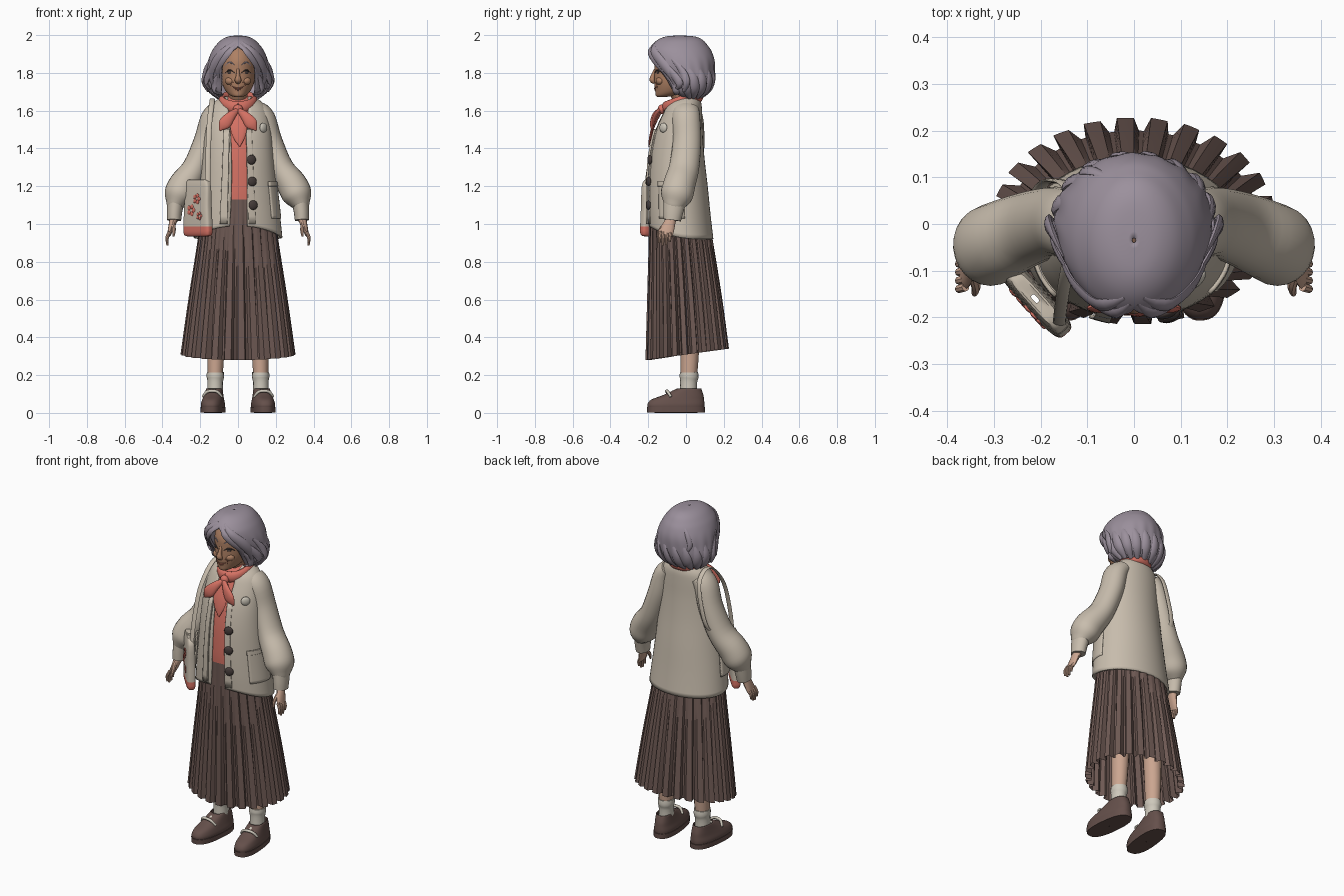
import bpy, bmesh, math
from math import sin, cos, asin, pi, radians
from mathutils import Vector

cube = bpy.data.objects.get("Cube")
if cube:
    bpy.data.objects.remove(cube, do_unlink=True)
parts = []


def colour(name, r, g, b):
    m = bpy.data.materials.new(name)
    m.use_nodes = True
    m.diffuse_color = (r, g, b, 1)
    m.node_tree.nodes["Principled BSDF"].inputs["Base Color"].default_value = (r, g, b, 1)
    return m


hair_m = colour("lilac grey hair", .33, .28, .335)
wool = colour("cream wool", .58, .51, .42)
coral = colour("coral cloth", .66, .165, .125)
brown = colour("brown pleat cloth", .155, .1, .087)
leather = colour("brown leather", .13, .08, .07)
face_m = colour("warm face skin", .42, .215, .125)
skin = colour("light skin", .6, .38, .28)
sock_m = colour("sock white", .62, .58, .5)
dark = colour("dark brown", .06, .045, .042)
lip_m = colour("lip red", .33, .12, .08)


def add(name, bm, *mats):
    me = bpy.data.meshes.new(name)
    bm.to_mesh(me)
    bm.free()
    ob = bpy.data.objects.new(name, me)
    bpy.context.collection.objects.link(ob)
    for m in mats:
        me.materials.append(m)
    parts.append(ob)
    return ob


def thicken(ob, t):
    ob.modifiers.new("thickness", "SOLIDIFY").thickness = t


def smooth(rows, k=4):
    """Catmull-Rom interpolation of rows of numbers."""
    out = []
    for i in range(len(rows) - 1):
        p0, p1, p2, p3 = rows[max(i - 1, 0)], rows[i], rows[i + 1], rows[min(i + 2, len(rows) - 1)]
        for s in range(k):
            t = s / k
            out.append([b + .5 * t * (c - a + t * (2 * a - 5 * b + 4 * c - d + t * (3 * (b - c) + d - a)))
                        for a, b, c, d in zip(p0, p1, p2, p3)])
    return out + [list(rows[-1])]


def grid(bm, rows):
    vs = [[bm.verts.new(p) for p in r] for r in rows]
    for lo, hi in zip(vs, vs[1:]):
        for i in range(len(lo) - 1):
            bm.faces.new((lo[i], lo[i + 1], hi[i + 1], hi[i]))
    return vs


def shell(name, rings, mat, n=48, k=4, fold=None, thick=0, p=1):
    """Stack of ovals (z, half width, front y, back y, right gap, left gap)."""
    rows = []
    for z, rx, yf, yb, gl, gr in smooth(rings, k):
        a0 = asin(min(max(gr / rx, 0), 1))
        a1 = 2 * pi - asin(min(max(gl / rx, 0), 1))
        row = []
        for i in range(n + 1):
            a = a0 + (a1 - a0) * i / n
            f, dz = fold(a, z) if fold else (1, 0)
            x = math.copysign(abs(sin(a)) ** p, sin(a)) * rx * f
            y = (yf + yb) / 2 - math.copysign(abs(cos(a)) ** p, cos(a)) * (yb - yf) / 2 * f
            row.append((x, y, z + dz))
        rows.append(row)
    bm = bmesh.new()
    grid(bm, rows)
    bmesh.ops.remove_doubles(bm, verts=bm.verts, dist=.0002)
    ob = add(name, bm, mat)
    if thick:
        thicken(ob, thick)
    return ob


def on(rings, a, z, off=0):
    """Point on a shell at angle a (0 is the front) and height z."""
    for lo, hi in zip(rings, rings[1:]):
        if z <= hi[0]:
            break
    t = (z - lo[0]) / (hi[0] - lo[0])
    rx, yf, yb = (lo[i] + (hi[i] - lo[i]) * t for i in (1, 2, 3))
    return Vector(((rx + off) * sin(a), (yf + yb) / 2 - ((yb - yf) / 2 + off) * cos(a), z))


def sweep(name, pts, mat, ref=(0, 1, 0), sides=12, k=4):
    """Tube along points (x, y, z, radius across, radius along ref)."""
    rows, ref = smooth(pts, k), Vector(ref)
    ps = [Vector(r[:3]) for r in rows]
    bm, rings = bmesh.new(), []
    for i, r in enumerate(rows):
        t = (ps[min(i + 1, len(ps) - 1)] - ps[max(i - 1, 0)]).normalized()
        u = t.cross(ref).normalized()
        v = u.cross(t)
        ra, rb = max(r[3], .0006), max(r[4], .0006)
        rings.append([ps[i] + u * ra * cos(2 * pi * j / sides) + v * rb * sin(2 * pi * j / sides)
                      for j in range(sides + 1)])
    vs = grid(bm, rings)
    for end in (vs[0], vs[-1]):
        bm.faces.new(end[:-1])
    bmesh.ops.remove_doubles(bm, verts=bm.verts, dist=.00005)
    bmesh.ops.recalc_face_normals(bm, faces=bm.faces)
    return add(name, bm, mat)


def ball(name, loc, size, mat, yaw=0):
    bm = bmesh.new()
    bmesh.ops.create_uvsphere(bm, u_segments=20, v_segments=12, radius=1)
    bmesh.ops.scale(bm, vec=size, verts=bm.verts)
    ob = add(name, bm, mat)
    ob.location, ob.rotation_euler = loc, (0, 0, yaw)
    return ob


def patch(name, rings, a0, a1, z0, z1, off, mat):
    bm = bmesh.new()
    grid(bm, [[on(rings, radians(a0 + (a1 - a0) * i / 10), z0 + (z1 - z0) * j / 12, off)
               for i in range(11)] for j in range(13)])
    thicken(add(name, bm, mat), .009)


def line(name, rings, pts, r, mat):
    """Thin drawn line on a shell through (angle in degrees, z)."""
    sweep(name, [(*on(rings, radians(a), z, .001), r * w, r * w)
                 for (a, z), w in zip(pts, (.4, 1, .4))], mat, ref=(0, 0.3, 1), sides=6)


# Skirt with pleats that deepen toward the hem
def pleat(a, z):
    u, d = (a * 26 / (2 * pi) + .02) % 1, (1.13 - z) / .82
    return (1 + .02 * (u - .3) if u < .62 else 1 - .015 - .11 * d, -.03 * cos(a) * d)


shell("pleated_skirt", [(.31, .303, -.215, .228, 0, 0), (.6, .262, -.207, .19, 0, 0),
                        (.92, .212, -.198, .14, 0, 0), (1.13, .185, -.195, .105, 0, 0)],
      brown, n=26 * 6, fold=pleat)

# Cardigan, open down the front
BODY = [(.92, .235, -.2, .145, .045, .05), (1.05, .222, -.205, .13, .04, .05),
        (1.2, .205, -.205, .115, .035, .05), (1.35, .19, -.195, .098, .035, .05),
        (1.48, .178, -.17, .088, .04, .05), (1.58, .162, -.13, .085, .05, .055),
        (1.635, .138, -.1, .082, .055, .055), (1.675, .085, -.055, .07, .055, .055)]
shell("cardigan", BODY, wool, thick=.012,
      fold=lambda a, z: (1, max(0, 1.1 - z) / .18 * .07 * ((1 + cos(a)) / 2) ** 3))
shell("blouse", [(max(z, 1.13 if z < 1.1 else z), rx - .015, yf + .009, yb - .015, 0, 0)
                 for z, rx, yf, yb, *_ in BODY[1:]], coral)
for s, side in ((1, "left"), (-1, "right")):
    patch(side + "_front_band", BODY, s * 14, s * 24, 1.0, 1.5, .004, wool)
    patch(side + "_pocket", BODY, s * 52, s * 100, 1.03, 1.21, .005, wool)
    patch(side + "_pocket_rim", BODY, s * 51, s * 101, 1.2, 1.225, .009, wool)
for i, z in enumerate((1.34, 1.225, 1.1)):
    ball(f"button_{i + 1}", on(BODY, .37, z, .006), (.025, .011, .025), dark, .35)
ball("brooch", on(BODY, .85, 1.51, .006), (.026, .012, .026), sock_m, .8)

# Arms, hands, legs and shoes, one pass per side
for s, side in ((1, "left"), (-1, "right")):
    def limb(name, pts, mat, **kw):
        return sweep(side + "_" + name, [(p[0] * s, *p[1:]) for p in pts], mat, **kw)

    limb("sleeve", [(.1, 0, 1.605, .05, .07), (.135, 0, 1.56, .062, .075), (.17, .005, 1.44, .064, .075),
                    (.225, -.01, 1.3, .068, .08), (.285, -.035, 1.21, .08, .085), (.315, -.05, 1.15, .078, .085),
                    (.332, -.062, 1.105, .05, .06), (.337, -.066, 1.085, .038, .045)], wool, sides=24)
    limb("cuff", [(.331, -.061, 1.11, .044, .058), (.336, -.068, 1.06, .04, .052),
                  (.338, -.073, 1.02, .037, .046)], wool, sides=20)
    limb("palm", [(.335, -.07, 1.05, .022, .024), (.345, -.085, 1.01, .02, .03),
                  (.358, -.1, .965, .014, .036), (.366, -.107, .94, .009, .034)], skin)
    for i in range(4):
        y, tip = -.135 + .018 * i, (.9, .887, .89, .905)[i]
        limb(f"finger_{i + 1}", [(.361, y, .96, .009, .0095), (.375, y - .004, .93, .009, .009),
                                 (.373, y - .006, tip, .006, .006)], skin, sides=8)
    limb("thumb", [(.345, -.105, 1.005, .011, .012), (.339, -.135, .97, .01, .01),
                   (.342, -.15, .935, .006, .006)], skin, sides=8)
    limb("leg", [(.11, .02, .65, .055, .055), (.117, .02, .35, .046, .05), (.122, .012, .12, .036, .04)], skin)
    limb("sock", [(.122, .012, .08, .042, .046), (.121, .014, .16, .041, .045), (.12, .016, .19, .046, .05),
                  (.12, .016, .215, .045, .048)], sock_m, sides=16)
    shoe = shell(side + "_shoe", [(.025, .06, -.203, .096, 0, 0), (.045, .061, -.205, .098, 0, 0),
                                  (.07, .055, -.185, .096, 0, 0), (.095, .049, -.12, .092, 0, 0),
                                  (.13, .042, -.045, .08, 0, 0)], leather, p=.8, thick=.006)
    sole = shell(side + "_sole", [(0, .001, -.06, -.05, 0, 0), (.001, .062, -.206, .1, 0, 0),
                                  (.03, .063, -.208, .101, 0, 0), (.031, .001, -.06, -.05, 0, 0)],
                 leather, p=.8, k=1)
    tongue = ball(side + "_instep", (0, -.04, .095), (.034, .05, .03), sock_m)
    buckle = sweep(side + "_buckle", [(-.05, -.085, .085, .007, .007), (-.025, -.1, .113, .008, .008),
                                      (.025, -.1, .113, .008, .008), (.05, -.085, .085, .007, .007)], sock_m)
    for ob in (shoe, sole, tongue, buckle):
        ob.location.x += s * .127
        ob.rotation_euler.z = s * .1
    tongue.location.x = s * .13

# Head and face
HEAD = [(1.672, .012, -.15, -.12, 0, 0), (1.68, .04, -.16, -.05, 0, 0), (1.705, .066, -.163, .02, 0, 0),
        (1.75, .086, -.168, .07, 0, 0), (1.81, .094, -.166, .1, 0, 0), (1.87, .094, -.162, .1, 0, 0),
        (1.93, .075, -.125, .08, 0, 0), (1.95, .03, -.07, .03, 0, 0)]
shell("head", HEAD, face_m)
sweep("neck", [(0, .01, 1.58, .055, .055), (0, -.015, 1.66, .05, .052), (0, -.05, 1.73, .05, .055)], face_m)
sweep("nose", [(0, -.16, 1.82, .007, .008), (0, -.174, 1.785, .011, .012), (0, -.178, 1.762, .018, .015),
               (0, -.165, 1.748, .012, .008)], face_m)
line("mouth", HEAD, [(-24, 1.728), (0, 1.717), (24, 1.728)], .0045, lip_m)
line("lower_lip", HEAD, [(-12, 1.714), (0, 1.709), (12, 1.714)], .004, lip_m)
for s, side in ((1, "left"), (-1, "right")):
    ball(side + "_cheek", on(HEAD, s * .6, 1.757, -.008), (.026, .018, .02), face_m, s * .5)
    ball(side + "_eye", on(HEAD, s * .5, 1.803, -.001), (.013, .005, .007), dark, s * .4)
    line(side + "_eyelid", HEAD, [(s * 12, 1.801), (s * 28, 1.815), (s * 46, 1.8)], .0045, dark)
    line(side + "_eyebrow", HEAD, [(s * 12, 1.842), (s * 27, 1.856), (s * 46, 1.838)], .005, hair_m)
    line(side + "_smile_crease", HEAD, [(s * 16, 1.752), (s * 27, 1.74), (s * 30, 1.72)], .002, lip_m)
    ball(side + "_ear", (s * .095, -.03, 1.775), (.012, .02, .032), face_m)

# Hair: a wavy bob with locks laid over it
HAIR = [(1.668, .1, -.04, .07, .085, .085), (1.7, .145, -.085, .118, .09, .09),
        (1.76, .168, -.12, .145, .09, .09), (1.82, .167, -.165, .152, .088, .088),
        (1.87, .157, -.19, .15, .07, .07), (1.915, .138, -.198, .135, .03, .035),
        (1.945, .118, -.183, .115, 0, 0), (1.975, .088, -.15, .088, 0, 0),
        (1.993, .05, -.105, .045, 0, 0), (1.998, .004, -.04, -.03, 0, 0)]
shell("hair", HAIR, hair_m, n=96, thick=.012,
      fold=lambda a, z: (1 + .02 * max(0, min(1, (1.9 - z) / .15)) * sin(17 * a + 9 * z), 0))


def lock(name, path, w):
    """Tapered lock through (angle in degrees, z, lift)."""
    pts = [on(HAIR, radians(a), z, o) for a, z, o in path]
    out = pts[len(pts) // 2] - Vector((0, -.02, 1.84))
    wide = [max(.1, sin(pi * (i + .35) / (len(pts) - .2))) * w for i in range(len(pts))]
    sweep(name, [(*p, q, q * .45) for p, q in zip(pts, wide)], hair_m, ref=out, sides=8)


for s, side in ((1, "left"), (-1, "right")):
    lock(side + "_fringe", [(s * 5, 1.955, 0), (s * 18, 1.915, .002), (s * 31, 1.87, .002), (s * 40, 1.82, 0),
                            (s * 38, 1.775, 0)], .022)
    lock(side + "_fringe_outer", [(s * 12, 1.965, 0), (s * 32, 1.92, .003), (s * 48, 1.86, .004),
                                  (s * 56, 1.79, .006), (s * 54, 1.73, .008)], .026)
    lock(side + "_temple_lock", [(s * 50, 1.86, 0), (s * 62, 1.8, .007), (s * 70, 1.745, .018),
                                 (s * 60, 1.715, .02)], .022)
    lock(side + "_loose_lock", [(s * 72, 1.87, 0), (s * 84, 1.81, .008), (s * 86, 1.75, .02),
                                (s * 76, 1.7, .02)], .02)
    lock(side + "_cheek_curl", [(s * 40, 1.79, 0), (s * 50, 1.74, .004), (s * 52, 1.7, .01),
                                (s * 36, 1.685, .01)], .02)
for i, a in enumerate(range(80, 300, 22)):
    lock(f"nape_lock_{i + 1}", [(a - 8, 1.84, -.005), (a, 1.77, .001), (a + 5, 1.71, .003),
                                (a + 14, 1.665, .012)], .026)
lock("crown_lock", [(205, 1.94, -.004), (216, 1.89, .003), (220, 1.83, .002), (212, 1.79, -.003)], .014)

# Knotted neck scarf
sweep("scarf_collar", [(.083 * sin(t), -.018 - .09 * cos(t), 1.648 - .03 * cos(t), .02, .032)
                       for t in (2 * pi * i / 16 for i in range(17))], coral, ref=(0, 0, 1))
ball("scarf_knot", (0, -.128, 1.607), (.026, .022, .026), coral)
for s, side in ((1, "left"), (-1, "right")):
    sweep(side + "_scarf_tail", [(0, -.135, 1.605, .012, .012), (s * .035, -.165, 1.575, .024, .013),
                                 (s * .072, -.18, 1.53, .032, .011), (s * .098, -.178, 1.495, .003, .003)], coral)
sweep("scarf_point", [(0, -.14, 1.59, .035, .01), (.003, -.172, 1.52, .045, .008), (.006, -.188, 1.46, .032, .007),
                      (.01, -.197, 1.41, .002, .003)], coral)

# Shoulder bag with a coral base, blossoms and a strap
yaw = radians(-48)
bag = shell("shoulder_bag", [(0, .01, -.005, .005, 0, 0), (.003, .085, -.018, .018, 0, 0),
                             (.02, .1, -.026, .026, 0, 0), (.055, .1, -.027, .027, 0, 0),
                             (.16, .094, -.027, .027, 0, 0), (.29, .084, -.02, .02, 0, 0),
                             (.3, .01, -.005, .005, 0, 0)], wool, p=.5)
bag.data.materials.append(coral)
for f in bag.data.polygons:
    f.material_index = int(f.center.z < .055)
bag.location, bag.rotation_euler = (-.212, -.16, .933), (0, 0, yaw)
for j, (u, h, r) in enumerate(((.02, .2, .018), (-.025, .14, .02), (.04, .11, .014))):
    for i in range(5):
        t = 2 * pi * i / 5
        q = Vector((u + r * cos(t), -.027, h + r * sin(t)))
        petal = ball(f"blossom_{j + 1}_petal_{i + 1}", (0, 0, 0), (r * .62, .004, r * .62), coral, yaw)
        petal.location = bag.location + Vector((q.x * cos(yaw) - q.y * sin(yaw), q.x * sin(yaw) + q.y * cos(yaw), q.z))
sweep("bag_strap", [(x, y, z, .005, .014) for x, y, z in (
    (-.16, -.215, 1.21), (-.158, -.19, 1.36), (-.152, -.145, 1.52), (-.14, -.07, 1.63), (-.135, .01, 1.66),
    (-.14, .075, 1.6), (-.165, .092, 1.48), (-.2, .08, 1.35), (-.24, -.01, 1.26), (-.255, -.105, 1.21))],
      wool, ref=(1, 0, 0))

# Smooth shading with sharp creases kept
bpy.ops.object.select_all(action="DESELECT")
for ob in parts:
    ob.select_set(True)
bpy.context.view_layer.objects.active = parts[0]
bpy.ops.object.shade_smooth_by_angle(angle=radians(40))
